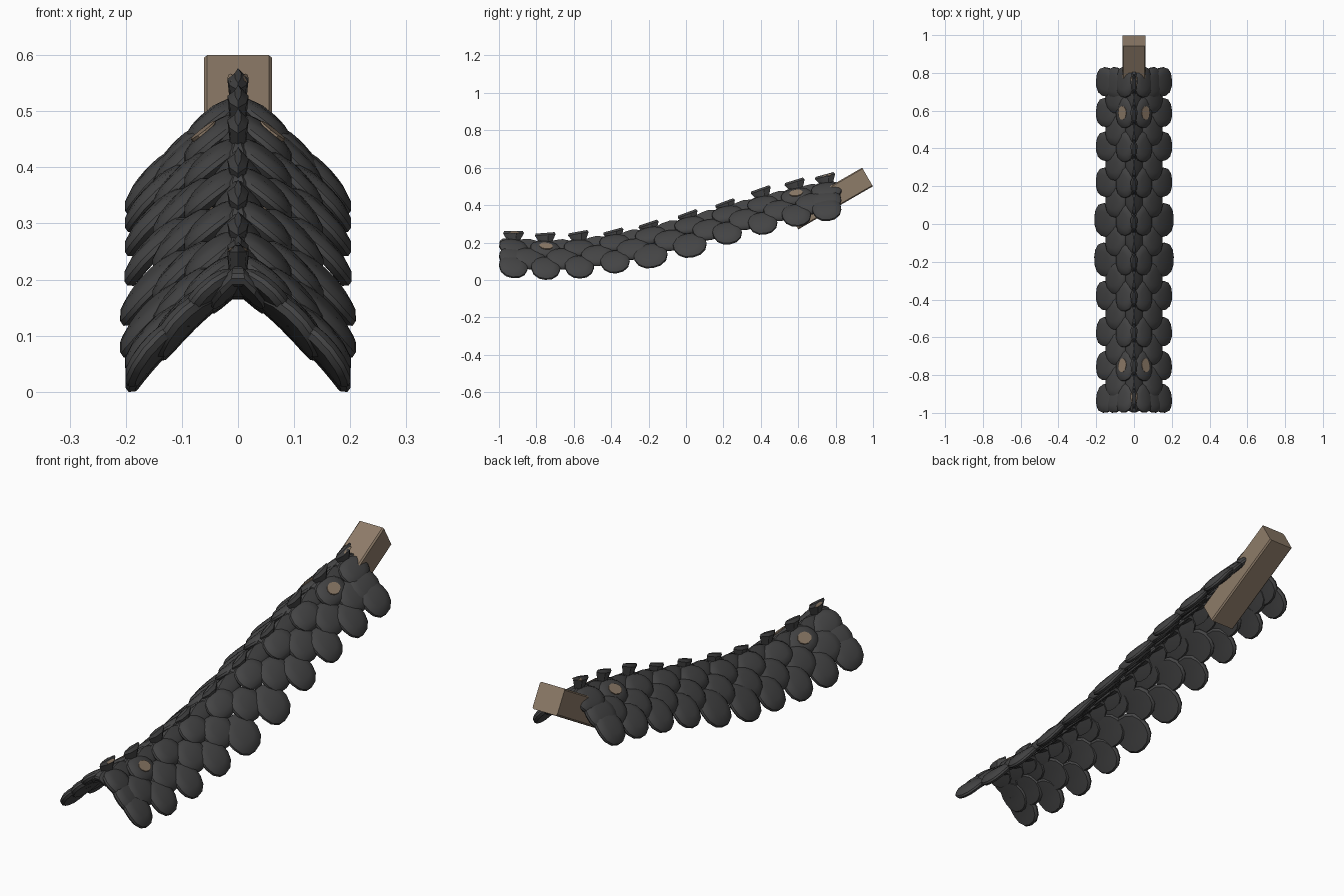
import bpy, bmesh, math, random
from mathutils import Vector

if "Cube" in bpy.data.objects:
    bpy.data.objects.remove(bpy.data.objects["Cube"])

random.seed(4)


def material(name, rgb):
    m = bpy.data.materials.new(name)
    m.diffuse_color = (*rgb, 1)
    m.use_nodes = True
    m.node_tree.nodes["Principled BSDF"].inputs["Base Color"].default_value = m.diffuse_color
    return m


DARK = material("charcoal scale", (0.058, 0.058, 0.059))
TAN = material("tan wood", (0.27, 0.2, 0.14))

# Spine line: (y, height of the ridge)
SPINE = [(-1.0, .222), (-.92, .214), (-.75, .205), (-.57, .212), (-.38, .24), (-.19, .28),
         (.02, .335), (.22, .393), (.41, .445), (.59, .488), (.76, .52), (.9, .545)]
STATIONS = [-.922, -.75, -.57, -.38, -.19, .02, .22, .41, .59, .752]
HALFWAY = [-.925] + [(a + b) / 2 for a, b in zip(STATIONS, STATIONS[1:])] + [.745]


def ridge(y):
    for (a, za), (b, zb) in zip(SPINE, SPINE[1:]):
        if y <= b:
            return za + (zb - za) * (y - a) / (b - a)
    return SPINE[-1][1]


def frame(y, slope, twist=0.0):
    """Axes along the spine, down the flank and outward."""
    p = math.atan2(ridge(y + .05) - ridge(y - .05), .1)
    u = Vector((0, math.cos(p), math.sin(p)))
    v = Vector((math.cos(slope), 0, -math.sin(slope)))
    v = (v - u * v.dot(u)).normalized()
    n = v.cross(u)
    u2 = (u * math.cos(twist) + n * math.sin(twist)).normalized()
    return u2, v, v.cross(u2)


def add_scale(bm, place, ru, rv, thick, bend=0.0, fold=0.0, segs=14):
    """Domed, slightly squared disc; bend curls it, fold creases it on the middle line."""
    rings = [(.5, .95), (.82, .75), (.98, .25), (1, -.2), (.9, -.75), (.5, -.9)]

    def point(x, y, h):
        return place(x * ru, y * rv, h * thick - bend * y * y - fold * abs(y) * rv)

    loops = []
    for r, h in rings:
        loop = []
        for i in range(segs):
            t = 2 * math.pi * (i + .5) / segs
            c, s = math.cos(t), math.sin(t)
            k = r / (abs(c) ** 2.3 + abs(s) ** 2.3) ** (1 / 2.3)
            loop.append(bm.verts.new(point(c * k, s * k, h)))
        loops.append(loop)
    for a, b in zip(loops, loops[1:]):
        for i in range(segs):
            j = (i + 1) % segs
            bm.faces.new((a[i], a[j], b[j], b[i]))
    for loop, h in ((loops[0], 1), (loops[-1], -.85)):
        tip = bm.verts.new(point(0, 0, h))
        for i in range(segs):
            bm.faces.new((loop[i], loop[(i + 1) % segs], tip))


def finish(bm, name, mat, mirror=False, angle=35):
    bmesh.ops.recalc_face_normals(bm, faces=bm.faces)
    me = bpy.data.meshes.new(name)
    bm.to_mesh(me)
    bm.free()
    me.materials.append(mat)
    ob = bpy.data.objects.new(name, me)
    bpy.context.collection.objects.link(ob)
    bpy.ops.object.select_all(action='DESELECT')
    ob.select_set(True)
    bpy.context.view_layer.objects.active = ob
    bpy.ops.object.shade_smooth_by_angle(angle=math.radians(angle))
    if mirror:
        ob.modifiers.new("other side", 'MIRROR')
    return ob


def placer(y, x, dz, slope, twist=0.0):
    u, v, n = frame(y, slope, twist)
    c = Vector((x, y, ridge(y) + dz))
    return lambda a, b, h: c + u * a + v * b + n * h


# Flank scales: three overlapping rows a side
ROWS = [
    ("outer_scales", STATIONS, .150, -.140, 47, .078, .081, .019, .010),
    ("middle_scales", HALFWAY, .102, -.094, 46, .086, .074, .020, .008),
    ("inner_scales", STATIONS, .050, -.042, 41, .083, .062, .019, .006),
]
for name, ys, x, dz, slope, ru, rv, thick, bend in ROWS:
    bm = bmesh.new()
    for y in ys:
        swell = math.exp(-((y + .09) / .16) ** 2) if name == "outer_scales" else 0
        end = min(ru * (1 + .25 * swell), 1 - abs(y)) if y < 0 else ru * (1 + .25 * swell)
        tilt = math.radians(random.uniform(3, 8))
        place = placer(y, x + .006 * swell, dz - .012 * swell, math.radians(slope), -tilt)
        add_scale(bm, place, end, rv * (1 + .14 * swell), thick, bend)
    finish(bm, name, DARK, True)

# Folded scales over the ridge
bm = bmesh.new()
for y in STATIONS + HALFWAY[1:-1]:
    place = placer(y, 0, -.014, 0, -math.radians(5))
    add_scale(bm, place, min(.075, 1 - abs(y)), .05, .02, 0, .9)
finish(bm, "ridge_scales", DARK, angle=30)

# Crest fins: lens-shaped in plan, widening upward, sunk in the middle of the back
bm = bmesh.new()
FIN = [(-1, 0), (-.45, .8), (.3, 1), (1, 0), (.3, -1), (-.45, -.8)]
for y in STATIONS:
    sunk = .018 if -.45 < y < .3 else 0
    place = placer(y, 0, -sunk, 0, math.radians(5))
    levels = [[bm.verts.new(place(a * l, b * w, h)) for a, b in FIN]
              for l, w, h in ((.03, .014, -.015), (.056, .019, .032), (.05, .006, .043))]
    bm.faces.new(levels[0])
    bm.faces.new(levels[2])
    for lo, hi in zip(levels, levels[1:]):
        for i in range(6):
            j = (i + 1) % 6
            bm.faces.new((lo[i], lo[j], hi[j], hi[i]))
finish(bm, "crest_fins", DARK, angle=25)


def add_pad(bm, place, ru, rv, h0, h1):
    top = [(math.cos(math.pi * (i + .5) / 5), math.sin(math.pi * (i + .5) / 5)) for i in range(10)]
    a = [bm.verts.new(place(p * ru, q * rv, h0)) for p, q in top]
    b = [bm.verts.new(place(p * ru, q * rv, h1)) for p, q in top]
    bm.faces.new(a)
    bm.faces.new(b)
    for i in range(10):
        j = (i + 1) % 10
        bm.faces.new((a[i], a[j], b[j], b[i]))


# Tan pads set on the inner scales near each end
bm = bmesh.new()
for y in (-.75, .59):
    add_pad(bm, placer(y, .050, -.042, math.radians(38), -.09), .037, .027, .0145, .0215)
finish(bm, "scale_pads", TAN, True)

# Thin tan inlays on the sides of the end fins
bm = bmesh.new()
for y in (-.922, .752):
    add_pad(bm, placer(y + .004, .0115, .034, math.radians(45), .09), .026, .006, 0, .004)
finish(bm, "fin_inlays", TAN, True)

# Stand the scales on the ground
low = min(v.co.z for o in bpy.data.objects for v in o.data.vertices)
for o in bpy.data.objects:
    o.location.z -= low

# Support beam: square timber sloping up at 30 degrees
bm = bmesh.new()
d, up = Vector((0, .866, .5)), Vector((0, -.5, .866))
origin = Vector((0, .6, .27))
bmesh.ops.create_cube(bm, size=1)
for v in bm.verts:
    x, y, z = v.co
    v.co = origin + Vector((x * .122, 0, 0)) + d * (y + .5) * .461 + up * (z + .5) * .115
bmesh.ops.bevel(bm, geom=[e for e in bm.edges if abs((e.verts[0].co - e.verts[1].co).normalized().dot(d)) > .9],
                offset=.006, segments=1, affect='EDGES')
finish(bm, "support_beam", TAN, angle=20)
